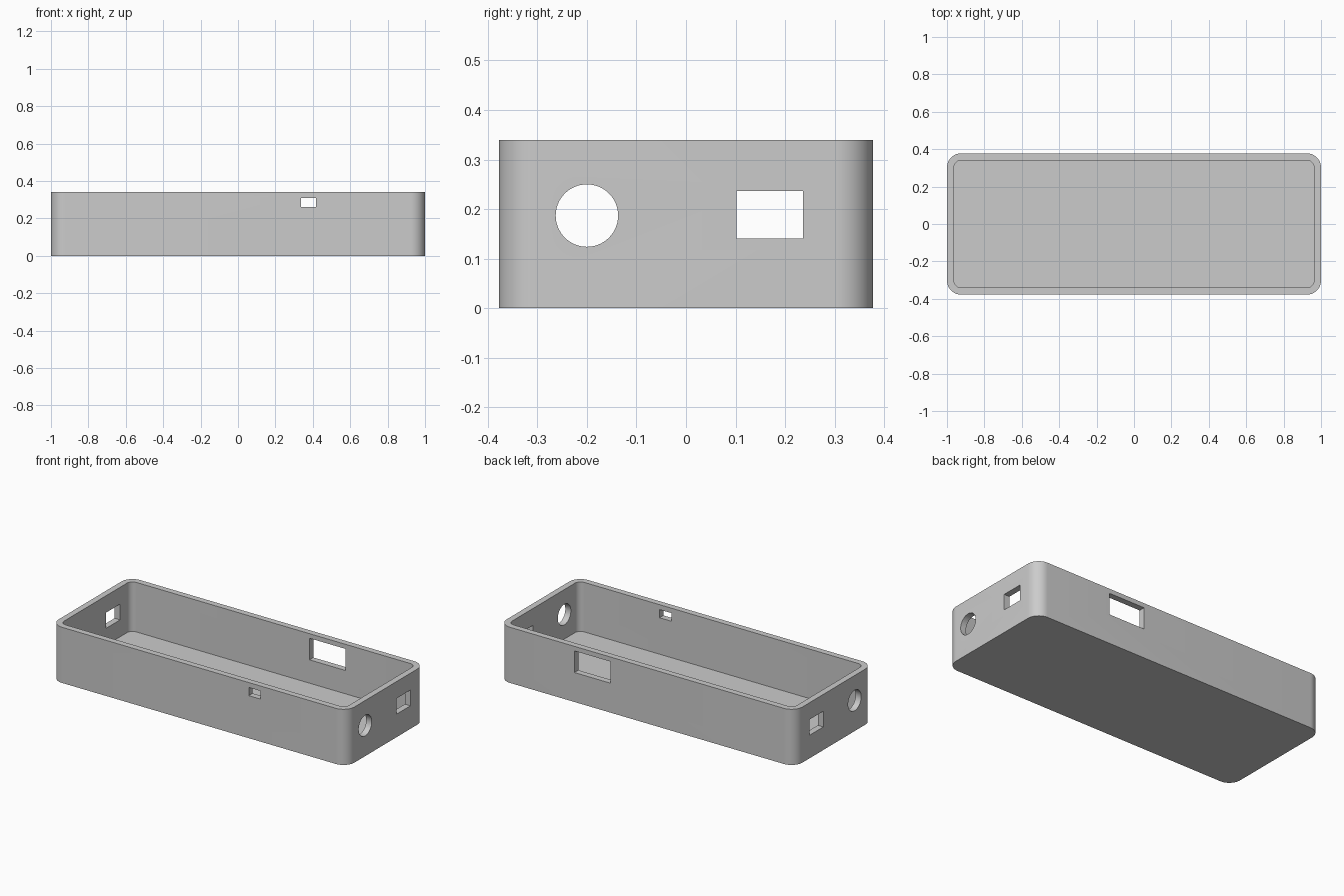
import bpy
import math

LENGTH, WIDTH, HEIGHT = 2.0, 0.755, 0.34
WALL = 0.0375
RADIUS = 0.075

cube = bpy.data.objects.get("Cube")
if cube:
    bpy.data.objects.remove(cube, do_unlink=True)

grey = bpy.data.materials.new("light_grey")
grey.use_nodes = True
colour = (0.6, 0.6, 0.6, 1)
grey.diffuse_color = colour
grey.node_tree.nodes["Principled BSDF"].inputs["Base Color"].default_value = colour


def rounded_block(name, sx, sy, z0, z1, radius, steps=12):
    """Upright prism with a rounded rectangle as its plan."""
    plan = []
    for i, (cx, cy) in enumerate([(1, 1), (-1, 1), (-1, -1), (1, -1)]):
        for k in range(steps + 1):
            a = math.pi / 2 * (i + k / steps)
            plan.append((cx * (sx / 2 - radius) + radius * math.cos(a),
                         cy * (sy / 2 - radius) + radius * math.sin(a)))
    n = len(plan)
    verts = [(x, y, z) for z in (z0, z1) for x, y in plan]
    faces = [tuple(reversed(range(n))), tuple(range(n, 2 * n))]
    faces += [(i, (i + 1) % n, n + (i + 1) % n, n + i) for i in range(n)]
    mesh = bpy.data.meshes.new(name)
    mesh.from_pydata(verts, [], faces)
    mesh.materials.append(grey)
    obj = bpy.data.objects.new(name, mesh)
    bpy.context.collection.objects.link(obj)
    return obj


def box(name, x, y, z):
    """Box cutter given as (min, max) along each axis."""
    spans = (x, y, z)
    bpy.ops.mesh.primitive_cube_add(size=1, location=[(a + b) / 2 for a, b in spans])
    obj = bpy.context.object
    obj.name = name
    obj.scale = [b - a for a, b in spans]
    return obj


def cut(target, cutter):
    """Subtract the cutter from the target, then discard it."""
    cutter.hide_render = True
    bpy.context.view_layer.update()
    mod = target.modifiers.new(cutter.name, "BOOLEAN")
    mod.operation = "DIFFERENCE"
    mod.solver = "EXACT"
    mod.object = cutter
    bpy.context.view_layer.objects.active = target
    bpy.ops.object.modifier_apply(modifier=mod.name)
    bpy.data.objects.remove(cutter, do_unlink=True)


# Hollow open-topped case
case = rounded_block("case", LENGTH, WIDTH, 0, HEIGHT, RADIUS)
cut(case, rounded_block("cavity", LENGTH - 2 * WALL, WIDTH - 2 * WALL,
                        WALL, HEIGHT + 0.1, RADIUS - WALL))

# Rectangular and round openings through both end walls
cut(case, box("end_slots", (-1.2, 1.2), (0.102, 0.236), (0.141, 0.237)))
bpy.ops.mesh.primitive_cylinder_add(vertices=64, radius=0.063, depth=2.4,
                                    location=(0, -0.2, 0.187),
                                    rotation=(0, math.pi / 2, 0))
bpy.context.object.name = "end_round_holes"
cut(case, bpy.context.object)

# Small front opening and large back opening
cut(case, box("front_slot", (0.337, 0.417), (-0.5, -0.25), (0.26, 0.31)))
cut(case, box("back_slot", (0.245, 0.49), (0.25, 0.5), (0.18, 0.312)))

# One material everywhere, with smooth rounded corners and crisp edges
case.data.materials.clear()
case.data.materials.append(grey)
bpy.ops.object.select_all(action="DESELECT")
case.select_set(True)
bpy.context.view_layer.objects.active = case
bpy.ops.object.shade_smooth_by_angle(angle=math.radians(30))
